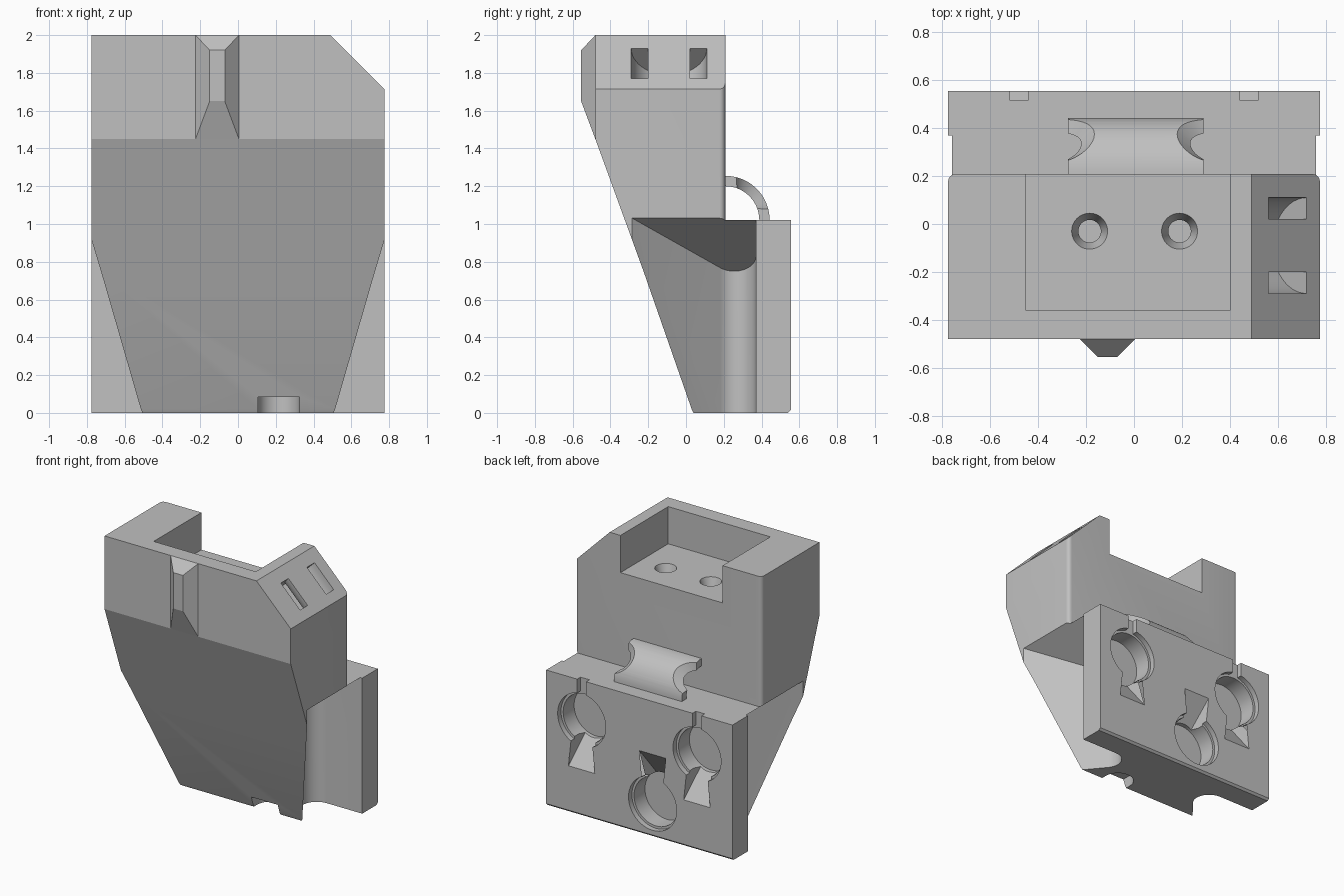
import bpy, bmesh
from math import sin, cos, pi, radians, atan2, sqrt
from mathutils import Vector, Matrix

if "Cube" in bpy.data.objects:
    bpy.data.objects.remove(bpy.data.objects["Cube"], do_unlink=True)

grey = bpy.data.materials.new("plain grey")
grey.use_nodes = True
grey.diffuse_color = (0.53, 0.53, 0.53, 1)
grey.node_tree.nodes["Principled BSDF"].inputs["Base Color"].default_value = (0.53, 0.53, 0.53, 1)


def finish(name, bm):
    bmesh.ops.recalc_face_normals(bm, faces=bm.faces)
    mesh = bpy.data.meshes.new(name)
    bm.to_mesh(mesh)
    bm.free()
    mesh.materials.append(grey)
    ob = bpy.data.objects.new(name, mesh)
    bpy.context.collection.objects.link(ob)
    return ob


def prism_bm(points, lo, hi, axis):
    """Closed outline swept along one axis."""
    place = {"x": lambda a, b, t: (t, a, b),
             "y": lambda a, b, t: (a, t, b),
             "z": lambda a, b, t: (a, b, t)}[axis]
    bm = bmesh.new()
    rings = [[bm.verts.new(place(a, b, t)) for a, b in points] for t in (lo, hi)]
    bm.faces.new(rings[0])
    bm.faces.new(rings[1])
    n = len(points)
    for i in range(n):
        j = (i + 1) % n
        bm.faces.new((rings[0][i], rings[0][j], rings[1][j], rings[1][i]))
    return bm


def prism(name, points, lo, hi, axis):
    return finish(name, prism_bm(points, lo, hi, axis))


def box(name, x0, x1, y0, y1, z0, z1):
    return prism(name, [(x0, y0), (x1, y0), (x1, y1), (x0, y1)], z0, z1, "z")


def arc(cx, cy, r, a0, a1, n):
    return [(cx + r * cos(radians(a0 + (a1 - a0) * i / n)),
             cy + r * sin(radians(a0 + (a1 - a0) * i / n))) for i in range(n + 1)]


def cone(name, centre, direction, r0, r1, depth):
    bm = bmesh.new()
    turn = Vector(direction).to_track_quat("Z", "Y").to_matrix().to_4x4()
    bmesh.ops.create_cone(bm, cap_ends=True, segments=48, radius1=r0, radius2=r1,
                          depth=depth, matrix=Matrix.Translation(centre) @ turn)
    return finish(name, bm)


def cut(target, cutter):
    mod = target.modifiers.new("cut", "BOOLEAN")
    mod.operation = "DIFFERENCE"
    mod.solver = "EXACT"
    mod.object = cutter
    bpy.context.view_layer.objects.active = target
    bpy.ops.object.modifier_apply(modifier=mod.name)
    bpy.data.objects.remove(cutter, do_unlink=True)


# Body: side profile with the back plate included
W, TOP, LEDGE, STEP, BACK = 0.775, 2.0, 1.02, 0.208, 0.555
profile = [(-0.48, TOP), (STEP, TOP), (STEP, LEDGE), (BACK, LEDGE), (BACK, 0.015),
           (BACK - 0.015, 0), (0.04, 0), (0.03, 0.02), (-0.225, 0.75), (-0.48, 1.45)]
body = prism("body", profile, -W, W, "x")

# Side recesses: slanted wall, rounded root, sloping roof
R, PLATE, SLANT = 0.115, 0.37, 0.828
cy = PLATE - R
normal = atan2(-SLANT, -1) * 180 / pi
nx, ny = cos(radians(normal)), sin(radians(normal))
cx = W - SLANT * (cy + R * ny + 0.285) - R * nx
outline = [(0.9, -0.285 - (0.9 - W) / SLANT)] + arc(cx, cy, R, normal, -270, 14) + [(0.9, PLATE)]
for side in (1, -1):
    bm = prism_bm(outline, -0.1, 1, "z")
    for v in bm.verts:
        if v.co.z > 0.5:
            v.co.z = 0.75 + (v.co.x - cx + R) * 0.68
        v.co.x *= side
    cut(body, finish("recess_cutter", bm))

# Rounded back corners of the upper block
r = 0.03
rounding = arc(W - r, STEP - r, r, 90, 0, 6) + [(W + 0.1, STEP - r), (W + 0.1, STEP + 0.1),
                                               (W - r, STEP + 0.1)]
for side in (1, -1):
    cut(body, prism("corner_cutter", [(side * x, y) for x, y in rounding], LEDGE, 2.1, "z"))

# Sloped shoulder and open tray on top
cut(body, prism("shoulder_cutter", [(0.39, 2.1), (0.9, 1.59), (0.9, 2.1)], -1, 1, "y"))
FLOOR = 1.72
cut(body, box("tray_cutter", -0.45, 0.40, -0.36, 0.4, FLOOR, 2.2))

# Screw holes in the tray floor
for x in (-0.185, 0.19):
    cut(body, cone("screw_cutter", (x, -0.03, FLOOR - 0.04), (0, 0, 1), 0.047, 0.078, 0.1))
    cut(body, cone("screw_cutter", (x, -0.03, FLOOR - 0.14), (0, 0, 1), 0.047, 0.047, 0.16))

# Curved tie channel through the shoulder
ring = arc(0, 0, 0.2, -180, 180, 48)[:-1]
inner = arc(0, 0, 0.11, -180, 180, 48)[:-1]
bm = bmesh.new()
turn = Matrix.Translation((0.64, -0.09, 1.85)) @ Vector((1, 0, -1)).to_track_quat("Z", "Y").to_matrix().to_4x4()
layers = [[bm.verts.new(turn @ Vector((a, b, t))) for a, b in loop]
          for loop, t in ((ring, -0.113), (ring, 0.113), (inner, 0.113), (inner, -0.113))]
for k in range(4):
    a, b = layers[k], layers[(k + 1) % 4]
    for i in range(48):
        j = (i + 1) % 48
        bm.faces.new((a[i], a[j], b[j], b[i]))
cut(body, finish("tie_cutter", bm))

# Round sockets in the back, each with a ramp, some with a wire slot
for x, z, way in ((0.48, 0.72, -1), (-0.48, 0.72, -1), (-0.11, 0.25, 1)):
    cut(body, cone("rim_cutter", (x, BACK, z), (0, 1, 0), 0.2, 0.2, 0.08))
    cut(body, cone("socket_cutter", (x, BACK, z), (0, 1, 0), 0.182, 0.182, 0.34))
    ramp = [(BACK + 0.01, z + way * 0.385), (BACK - 0.16, z + way * 0.15),
            (BACK - 0.16, z), (BACK + 0.01, z)]
    bm = prism_bm(ramp, x - 0.07, x + 0.07, "x")
    for v in bm.verts:
        if abs(v.co.z - z) > 0.3:
            v.co.x = x + (v.co.x - x) * 1.6
    cut(body, finish("ramp_cutter", bm))
    if way < 0:
        cut(body, box("slot_cutter", x - 0.037, x + 0.037, BACK - 0.04, 0.7, z, 1.1))

# Rounded notch under the front edge
notch = [(0.105, -0.2), (0.325, -0.2)] + arc(0.215, 0.08, 0.11, 0, 180, 16)
cut(body, prism("notch_cutter", notch, -0.1, 0.085, "z"))

# Front sight fin
bm = bmesh.new()
base = [bm.verts.new((x, -0.48, z)) for x, z in
        ((-0.225, 1.45), (0.005, 1.45), (0.005, TOP), (-0.225, TOP))]
tip = [bm.verts.new((x, -0.555, z)) for x, z in
       ((-0.15, 1.65), (-0.07, 1.65), (-0.07, 1.92), (-0.15, 1.92))]
bm.faces.new(base)
bm.faces.new(tip)
for i in range(4):
    j = (i + 1) % 4
    bm.faces.new((base[i], base[j], tip[j], tip[i]))
fin = finish("front_fin", bm)

# Cable loop on the ledge, its ends hollowed by flaring cones
loop = prism("cable_loop", arc(STEP, LEDGE, 0.235, 0, 90, 20) + arc(STEP, LEDGE, 0.18, 90, 0, 20),
             -0.275, 0.29, "x")
reach = 0.23 / sqrt(2)
for x in (-0.33, 0.345):
    cut(loop, cone("loop_cutter", (x, STEP + reach, LEDGE + reach), (0, 1, 1), 0.01, 0.31, 0.3))

# Smooth curved parts, keep edges crisp
for ob in (body, fin, loop):
    bpy.ops.object.select_all(action="DESELECT")
    ob.select_set(True)
    bpy.context.view_layer.objects.active = ob
    bpy.ops.object.shade_smooth_by_angle(angle=radians(17))
